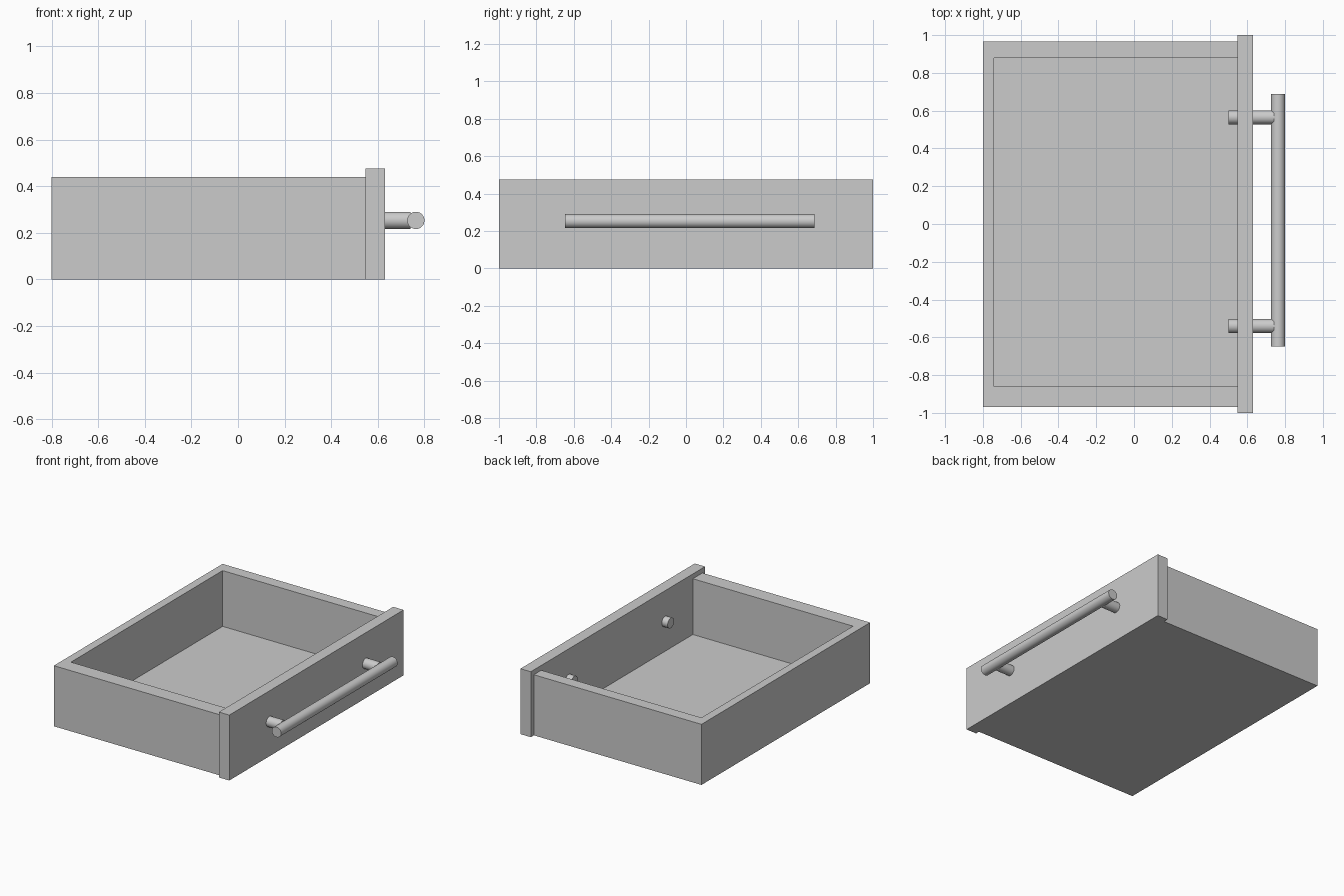
import bpy
import bmesh
from math import radians
from mathutils import Matrix, Vector

cube = bpy.data.objects.get("Cube")
if cube:
    bpy.data.objects.remove(cube, do_unlink=True)

# Single plain grey finish
grey = bpy.data.materials.new("plain grey")
grey.use_nodes = True
colour = (0.6, 0.6, 0.6, 1)
grey.diffuse_color = colour
grey.node_tree.nodes["Principled BSDF"].inputs["Base Color"].default_value = colour


def finish(name, bm):
    bmesh.ops.recalc_face_normals(bm, faces=bm.faces)
    mesh = bpy.data.meshes.new(name)
    bm.to_mesh(mesh)
    bm.free()
    mesh.materials.append(grey)
    obj = bpy.data.objects.new(name, mesh)
    bpy.context.collection.objects.link(obj)
    return obj


def block(name, low, high):
    low, high = Vector(low), Vector(high)
    bm = bmesh.new()
    bmesh.ops.create_cube(bm, size=1)
    bmesh.ops.scale(bm, vec=high - low, verts=bm.verts)
    bmesh.ops.translate(bm, vec=(low + high) / 2, verts=bm.verts)
    return finish(name, bm)


def rod(name, start, end, radius):
    start, end = Vector(start), Vector(end)
    axis = end - start
    turn = axis.to_track_quat("Z", "Y").to_matrix().to_4x4()
    bm = bmesh.new()
    bmesh.ops.create_cone(bm, cap_ends=True, segments=48, radius1=radius,
                          radius2=radius, depth=axis.length,
                          matrix=Matrix.Translation((start + end) / 2) @ turn)
    obj = finish(name, bm)
    bpy.ops.object.select_all(action="DESELECT")
    obj.select_set(True)
    bpy.context.view_layer.objects.active = obj
    bpy.ops.object.shade_smooth_by_angle(angle=radians(30))
    return obj


# Tray: a U-shaped wall profile raised from the floor, closed by the panel
back, front = -0.80, 0.547
right, left = -0.97, 0.965
inner_back, inner_right, inner_left = -0.74, -0.86, 0.88
floor_z, rim_z = 0.035, 0.44

bm = bmesh.new()
outline = [(front, right), (back, right), (back, left), (front, left),
           (front, inner_left), (inner_back, inner_left),
           (inner_back, inner_right), (front, inner_right)]
wall = bm.faces.new([bm.verts.new((x, y, 0)) for x, y in outline])
raised = bmesh.ops.extrude_face_region(bm, geom=[wall], use_keep_orig=True)
top = [v for v in raised["geom"] if isinstance(v, bmesh.types.BMVert)]
bmesh.ops.translate(bm, vec=(0, 0, rim_z), verts=top)
finish("tray_walls", bm)
block("tray_floor", (inner_back, inner_right, 0), (front, inner_left, floor_z))

# Face panel, slightly larger than the tray
block("face_panel", (front, -1, 0), (0.63, 1, 0.475))

# Bar handle on two posts that pass through the panel
handle_z, radius = 0.253, 0.037
rod("handle_bar", (0.763, -0.648, handle_z), (0.763, 0.688, handle_z), radius)
for side, y in (("left", 0.565), ("right", -0.54)):
    rod(side + "_handle_post", (0.50, y, handle_z), (0.74, y, handle_z), radius)
